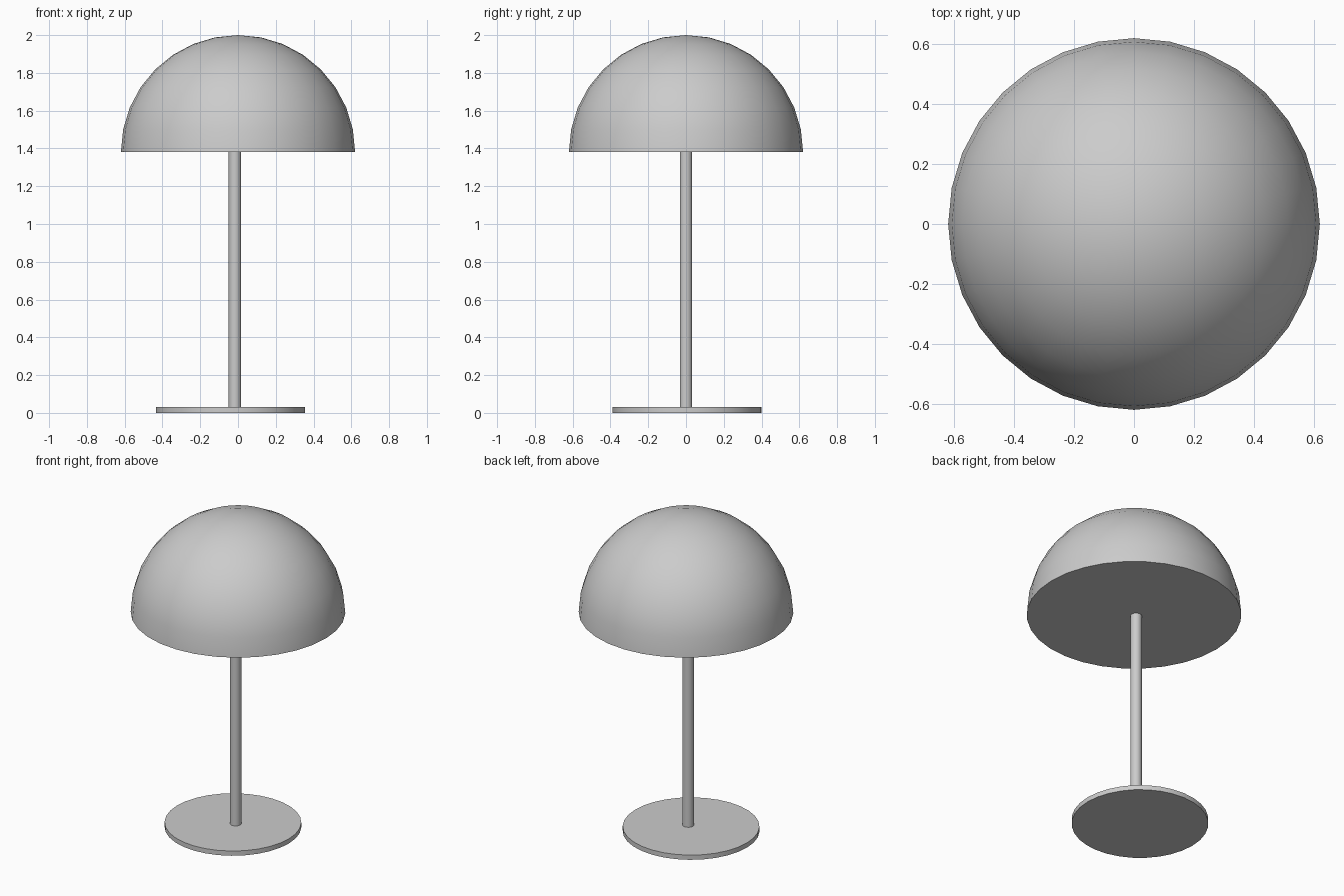
import bpy, bmesh, math

if "Cube" in bpy.data.objects:
    bpy.data.objects.remove(bpy.data.objects["Cube"])


def finish(obj, name):
    obj.name = name
    bpy.ops.object.shade_smooth_by_angle(angle=math.radians(35))


def disc_column(name, x, y, radius, z0, z1):
    bpy.ops.mesh.primitive_cylinder_add(vertices=32, radius=radius, depth=z1 - z0,
                                        location=(x, y, (z0 + z1) / 2))
    finish(bpy.context.object, name)


# Thin round foot and slim stem, both slightly off centre
disc_column("base", -0.04, 0.006, 0.395, 0.0, 0.03)
disc_column("stem", -0.016, 0.0, 0.033, 0.02, 1.39)

# Hemispherical shade: lower half cut away and closed with a flat underside
bpy.ops.mesh.primitive_uv_sphere_add(segments=32, ring_count=16, radius=0.62,
                                     location=(0, 0, 1.38))
shade = bpy.context.object
bm = bmesh.new()
bm.from_mesh(shade.data)
bmesh.ops.delete(bm, geom=[v for v in bm.verts if v.co.z < -0.001], context='VERTS')
bmesh.ops.holes_fill(bm, edges=[e for e in bm.edges if e.is_boundary], sides=0)
bmesh.ops.recalc_face_normals(bm, faces=bm.faces)
bm.to_mesh(shade.data)
bm.free()
finish(shade, "lamp_shade")
